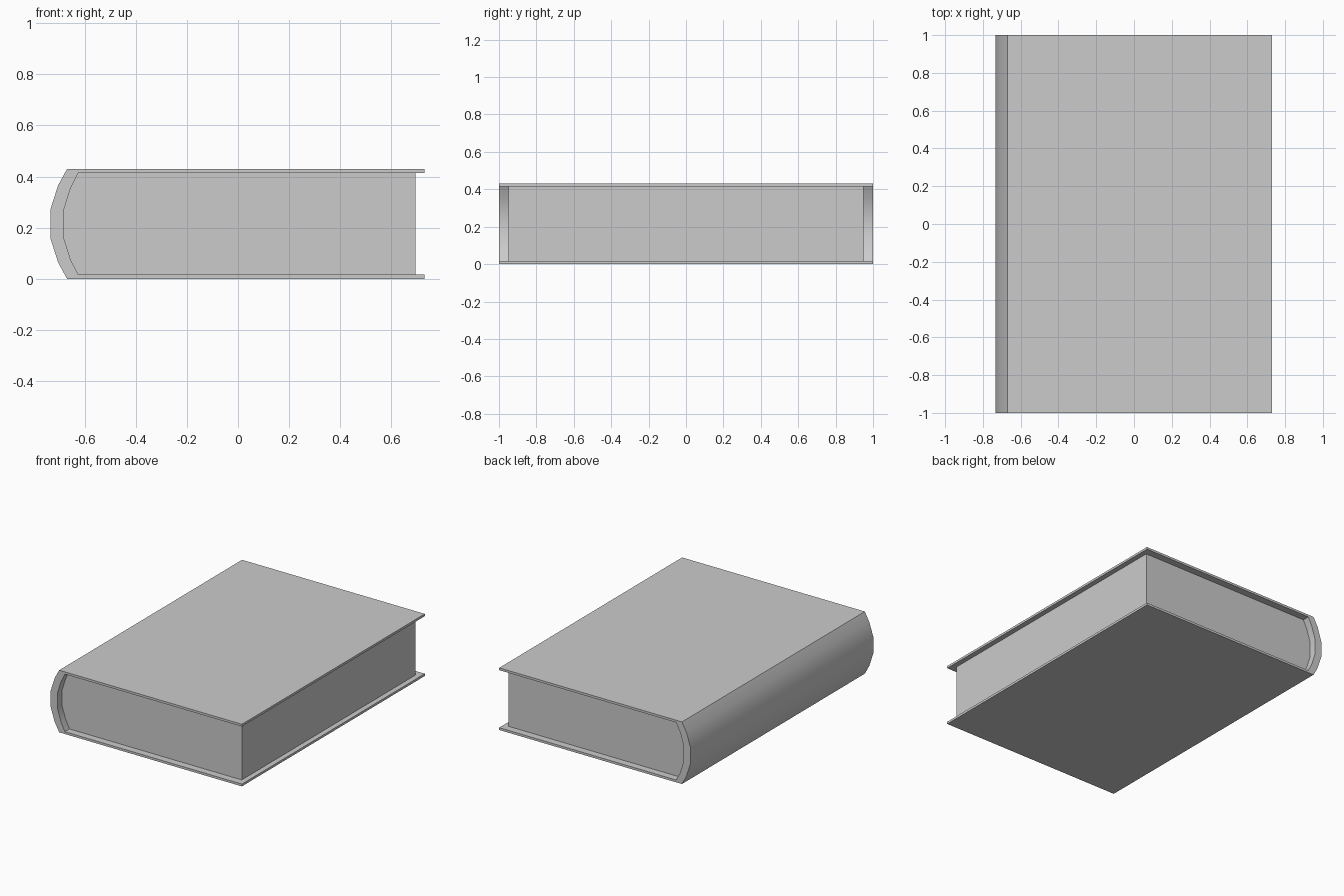
import bpy, bmesh, math

cube = bpy.data.objects.get("Cube")
if cube:
    bpy.data.objects.remove(cube, do_unlink=True)

HEIGHT = 0.43
EDGE = 0.73

grey = bpy.data.materials.new("plain_grey")
grey.use_nodes = True
colour = (0.6, 0.6, 0.6, 1)
grey.diffuse_color = colour
grey.node_tree.nodes["Principled BSDF"].inputs["Base Color"].default_value = colour


def mirrored(points):
    """Complete an upper half profile with its reflection below mid height."""
    return points + [(x, HEIGHT - z) for x, z in reversed(points)]


def extrude_profile(name, points, half_depth):
    """Extrude a closed x-z profile along y, centred on the origin."""
    bm = bmesh.new()
    face = bm.faces.new([bm.verts.new((x, -half_depth, z)) for x, z in points])
    result = bmesh.ops.extrude_face_region(bm, geom=[face])
    moved = [v for v in result["geom"] if isinstance(v, bmesh.types.BMVert)]
    bmesh.ops.translate(bm, verts=moved, vec=(0, 2 * half_depth, 0))
    bmesh.ops.recalc_face_normals(bm, faces=bm.faces)
    mesh = bpy.data.meshes.new(name)
    bm.to_mesh(mesh)
    bm.free()
    mesh.materials.append(grey)
    obj = bpy.data.objects.new(name, mesh)
    bpy.context.collection.objects.link(obj)
    bpy.ops.object.select_all(action="DESELECT")
    obj.select_set(True)
    bpy.context.view_layer.objects.active = obj
    bpy.ops.object.shade_smooth_by_angle(angle=math.radians(30))
    return obj


# Rounded spine, from the top board down to mid height
spine_outer = [(-0.669, HEIGHT), (-0.704, 0.366), (-0.734, 0.272)]
spine_inner = [(-0.625, 0.414), (-0.655, 0.355), (-0.682, 0.269)]

# Cover: outside line of boards and spine, then back along the inside
outer = mirrored([(EDGE, HEIGHT)] + spine_outer)
inner = mirrored([(EDGE, 0.414)] + spine_inner)
extrude_profile("cover", outer + inner[::-1], 1.0)

# Page block, fitted into the spine and set back from the board edges
extrude_profile("pages", mirrored([(0.694, 0.414)] + spine_inner), 0.95)
